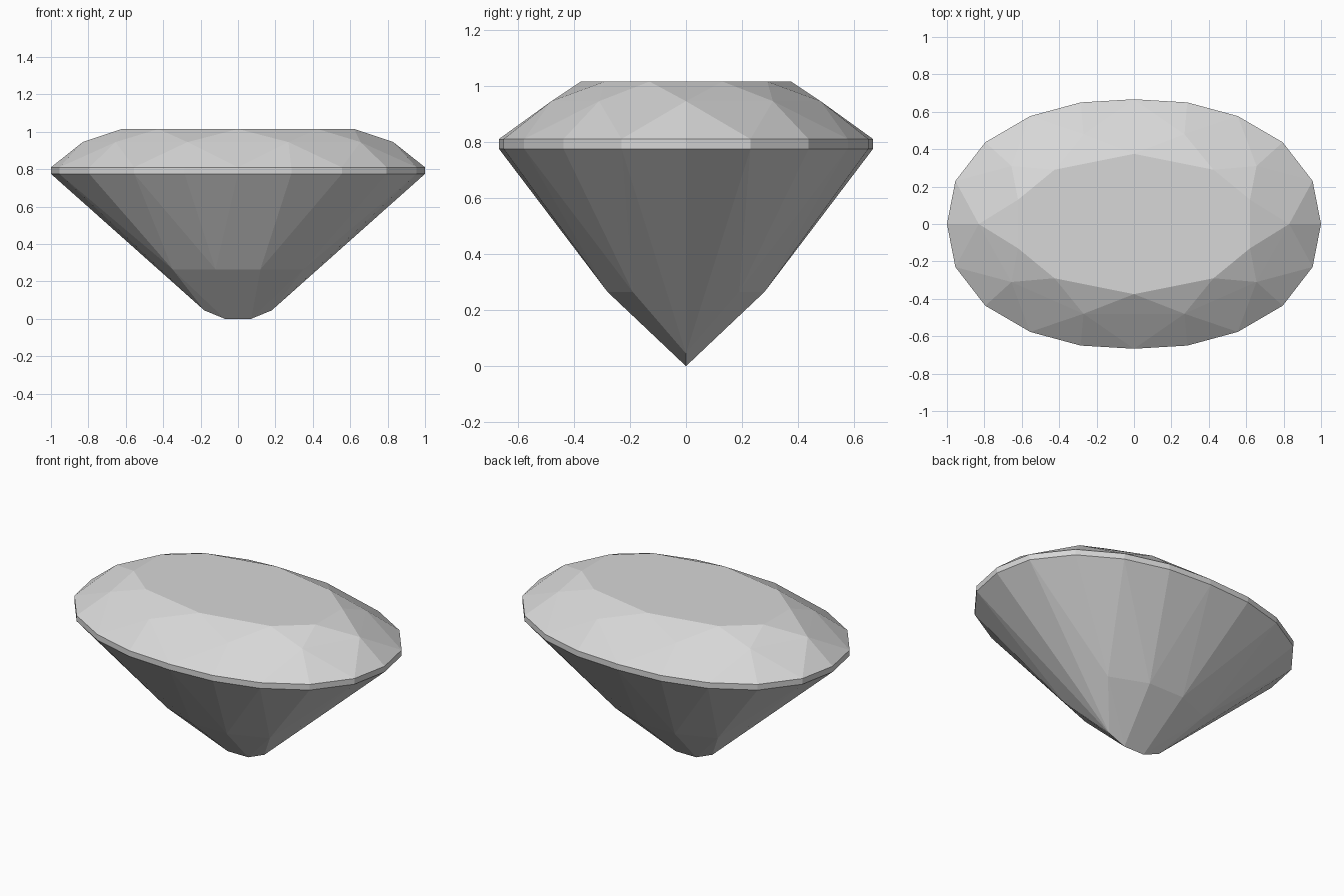
import bpy
import bmesh
import math

cube = bpy.data.objects.get("Cube")
if cube:
    bpy.data.objects.remove(cube, do_unlink=True)

# One pale grey stone colour
stone = bpy.data.materials.new("pale_grey_stone")
stone.use_nodes = True
colour = (0.68, 0.68, 0.68, 1.0)
stone.diffuse_color = colour
stone.node_tree.nodes["Principled BSDF"].inputs["Base Color"].default_value = colour


def ring(quarter, z):
    """Mirror one quarter of an oval outline into a full ring at height z."""
    return {(sx * x, sy * y, z) for x, y in quarter for sx in (1, -1) for sy in (1, -1)}


# Quarter outlines of each ring of facet corners
table = [(0, 0.375), (0.425, 0.29), (0.62, 0.13)]
crown = [(0.27, 0.48), (0.655, 0.31), (0.83, 0)]
girdle = [(0, 0.667), (0.285, 0.65), (0.555, 0.577), (0.795, 0.437), (0.955, 0.23), (1, 0)]
pavilion = [(0.12, 0.28), (0.35, 0.19)]

# Table, crown, upright girdle band, pavilion and keel
corners = ring(table, 1.015) | ring(crown, 0.945)
corners |= ring(girdle, 0.81) | ring(girdle, 0.775)
corners |= ring(pavilion, 0.265)
corners |= ring([(0.18, 0)], 0.045) | ring([(0.07, 0)], 0)

# The facets are the convex skin over the corners
bm = bmesh.new()
for corner in sorted(corners):
    bm.verts.new(corner)
bmesh.ops.remove_doubles(bm, verts=bm.verts[:], dist=0.0001)
bmesh.ops.convex_hull(bm, input=bm.verts[:])
bmesh.ops.dissolve_limit(bm, angle_limit=math.radians(0.5), verts=bm.verts[:], edges=bm.edges[:])
bmesh.ops.recalc_face_normals(bm, faces=bm.faces[:])

mesh = bpy.data.meshes.new("oval_gem")
bm.to_mesh(mesh)
bm.free()
mesh.materials.append(stone)
gem = bpy.data.objects.new("oval_gem", mesh)
bpy.context.collection.objects.link(gem)
